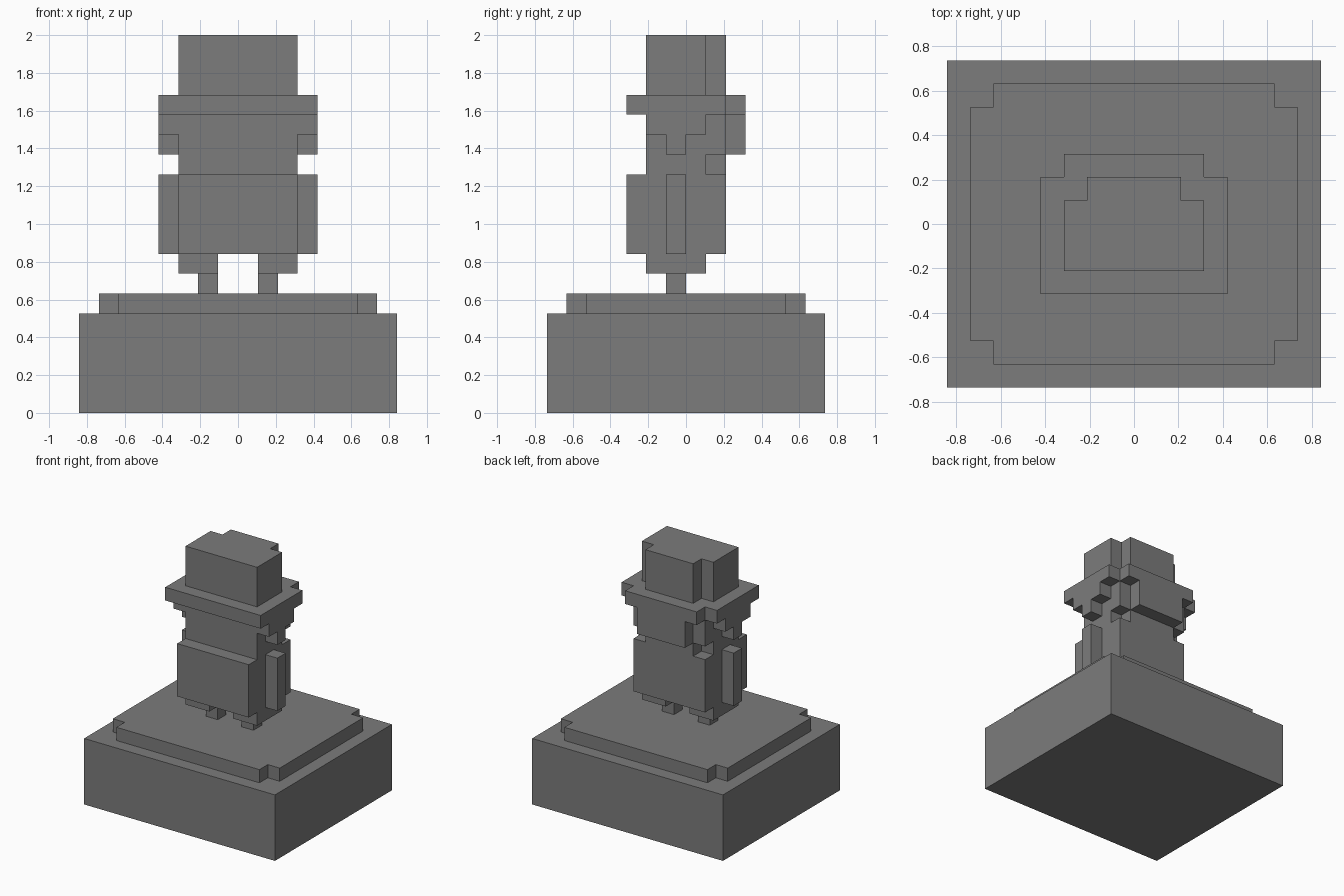
import bpy, bmesh
from mathutils import Vector

U = 2 / 19  # one block

cube = bpy.data.objects.get("Cube")
if cube:
    bpy.data.objects.remove(cube, do_unlink=True)

stone = bpy.data.materials.new("stone_grey")
stone.use_nodes = True
GREY = (0.2, 0.2, 0.2, 1)
stone.diffuse_color = GREY
bsdf = next(n for n in stone.node_tree.nodes if n.type == 'BSDF_PRINCIPLED')
bsdf.inputs["Base Color"].default_value = GREY


def prism(name, base, push):
    """Extrude a flat outline, given in blocks, along push."""
    bm = bmesh.new()
    face = bm.faces.new([bm.verts.new(Vector(p) * U) for p in base])
    top = bmesh.ops.extrude_face_region(bm, geom=[face])["geom"]
    verts = [g for g in top if isinstance(g, bmesh.types.BMVert)]
    bmesh.ops.translate(bm, verts=verts, vec=Vector(push) * U)
    bmesh.ops.recalc_face_normals(bm, faces=bm.faces)
    mesh = bpy.data.meshes.new(name)
    bm.to_mesh(mesh)
    bm.free()
    mesh.materials.append(stone)
    obj = bpy.data.objects.new(name, mesh)
    bpy.context.collection.objects.link(obj)
    return obj


def layer(name, z0, z1, *rows):
    """Symmetric stepped slab; each row is (half width, y start, y end)."""
    right = [(w, y, z0) for w, y0, y1 in rows for y in (y0, y1)]
    left = [(-x, y, z) for x, y, z in reversed(right)]
    return prism(name, right + left, (0, 0, z1 - z0))


def pair(name, profile, x0, x1):
    """Extrude a (y, z) profile from x0 to x1 on both sides."""
    for side, s in (("left", 1), ("right", -1)):
        prism(f"{side}_{name}", [(s * x0, y, z) for y, z in profile],
              (s * (x1 - x0), 0, 0))


def rect(y0, y1, z0, z1):
    return [(y0, z0), (y1, z0), (y1, z1), (y0, z1)]


# Pedestal
layer("pedestal", 0, 5, (8, -7, 7))
layer("pedestal_top", 5, 6, (6, -6, -5), (7, -5, 5), (6, 5, 6))

# Legs and arms
pair("foot", rect(-1, 0, 6, 7), 1, 2)
pair("leg", rect(-2, 1, 7, 8), 1, 3)
pair("arm", rect(-1, 0, 8, 12), 3, 4)

# Body and head
layer("torso", 8, 12, (3, -3, 2))
layer("neck", 12, 13, (3, -2, 1), (2, 1, 2))
layer("head", 13, 15, (3, -2, 2), (2, 2, 3))
pair("side_hair", [(-2, 15), (-2, 14), (-1, 14), (-1, 13),
                   (0, 13), (0, 14), (1, 14), (1, 15)], 3, 4)

# Hat
layer("hat_brim", 15, 16, (4, -3, 2), (3, 2, 3))
layer("hat_crown", 16, 19, (3, -2, 1), (2, 1, 2))
